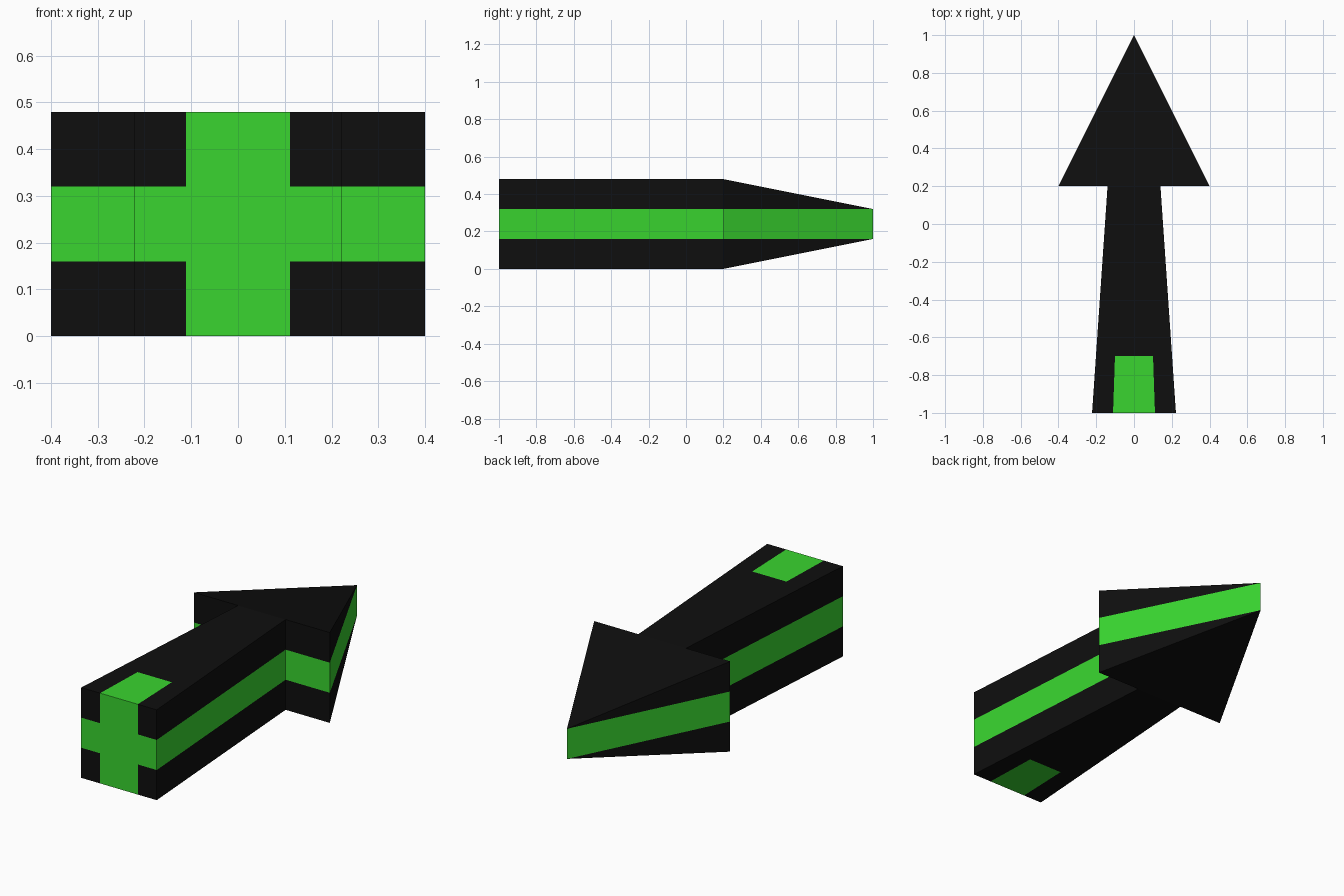
import bpy, bmesh

if "Cube" in bpy.data.objects:
    bpy.data.objects.remove(bpy.data.objects["Cube"])

LEVELS = [0.0, 0.16, 0.32, 0.48]      # bottom, band bottom, band top, top
TAIL_Y, PATCH_Y, NECK_Y, TIP_Y = -1.0, -0.7, 0.2, 1.0
TAIL_W, NECK_W, HEAD_W = 0.222, 0.14, 0.4


def material(name, rgb):
    m = bpy.data.materials.new(name)
    m.diffuse_color = (*rgb, 1.0)
    m.use_nodes = True
    m.node_tree.nodes["Principled BSDF"].inputs["Base Color"].default_value = m.diffuse_color
    return m


MATS = [material("black", (0.0045, 0.0045, 0.0045)),
        material("bright_green", (0.041, 0.66, 0.029))]


def make_object(name, faces):
    """Build a mesh from (corner points, material index) pairs."""
    bm = bmesh.new()
    for points, mat in faces:
        bm.faces.new([bm.verts.new(p) for p in points]).material_index = mat
    bmesh.ops.remove_doubles(bm, verts=bm.verts, dist=1e-5)
    bmesh.ops.recalc_face_normals(bm, faces=bm.faces)
    mesh = bpy.data.meshes.new(name)
    bm.to_mesh(mesh)
    bm.free()
    for m in MATS:
        mesh.materials.append(m)
    obj = bpy.data.objects.new(name, mesh)
    bpy.context.collection.objects.link(obj)


def half_width(y):
    return TAIL_W + (NECK_W - TAIL_W) * (y - TAIL_Y) / (NECK_Y - TAIL_Y)


# Tapered shaft with green side bands, tail cross and tail patches
columns = [-1.0, -0.5, 0.5, 1.0]
rows = [TAIL_Y, PATCH_Y, NECK_Y]
shaft = []
for j in range(2):
    y0, y1 = rows[j], rows[j + 1]
    w0, w1 = half_width(y0), half_width(y1)
    for i in range(3):
        a, b = columns[i], columns[i + 1]
        for z in (LEVELS[0], LEVELS[3]):
            shaft.append(([(a * w0, y0, z), (b * w0, y0, z),
                           (b * w1, y1, z), (a * w1, y1, z)],
                          int(i == 1 and j == 0)))
        z0, z1 = LEVELS[i], LEVELS[i + 1]
        for s in (-1, 1):
            shaft.append(([(s * w0, y0, z0), (s * w1, y1, z0),
                           (s * w1, y1, z1), (s * w0, y0, z1)], int(i == 1)))
for i in range(3):
    for k in range(3):
        a, b = columns[i] * TAIL_W, columns[i + 1] * TAIL_W
        z0, z1 = LEVELS[k], LEVELS[k + 1]
        shaft.append(([(a, TAIL_Y, z0), (b, TAIL_Y, z0),
                       (b, TAIL_Y, z1), (a, TAIL_Y, z1)],
                      int(i == 1 or k == 1)))
make_object("arrow_shaft", shaft)

# Wedge head, sloping to a short vertical tip edge
head = []
for z, tip_z in ((LEVELS[0], LEVELS[1]), (LEVELS[3], LEVELS[2])):
    head.append(([(-HEAD_W, NECK_Y, z), (-NECK_W, NECK_Y, z),
                  (NECK_W, NECK_Y, z), (HEAD_W, NECK_Y, z),
                  (0, TIP_Y, tip_z)], 0))
    for s in (-1, 1):
        head.append(([(s * HEAD_W, NECK_Y, z), (s * HEAD_W, NECK_Y, tip_z),
                      (0, TIP_Y, tip_z)], 0))
for s in (-1, 1):
    # green slanted side band
    head.append(([(s * HEAD_W, NECK_Y, LEVELS[1]), (0, TIP_Y, LEVELS[1]),
                  (0, TIP_Y, LEVELS[2]), (s * HEAD_W, NECK_Y, LEVELS[2])], 1))
    # barbs facing the tail
    for k in range(3):
        z0, z1 = LEVELS[k], LEVELS[k + 1]
        head.append(([(s * NECK_W, NECK_Y, z0), (s * HEAD_W, NECK_Y, z0),
                      (s * HEAD_W, NECK_Y, z1), (s * NECK_W, NECK_Y, z1)],
                     int(k == 1)))
make_object("arrow_head", head)
